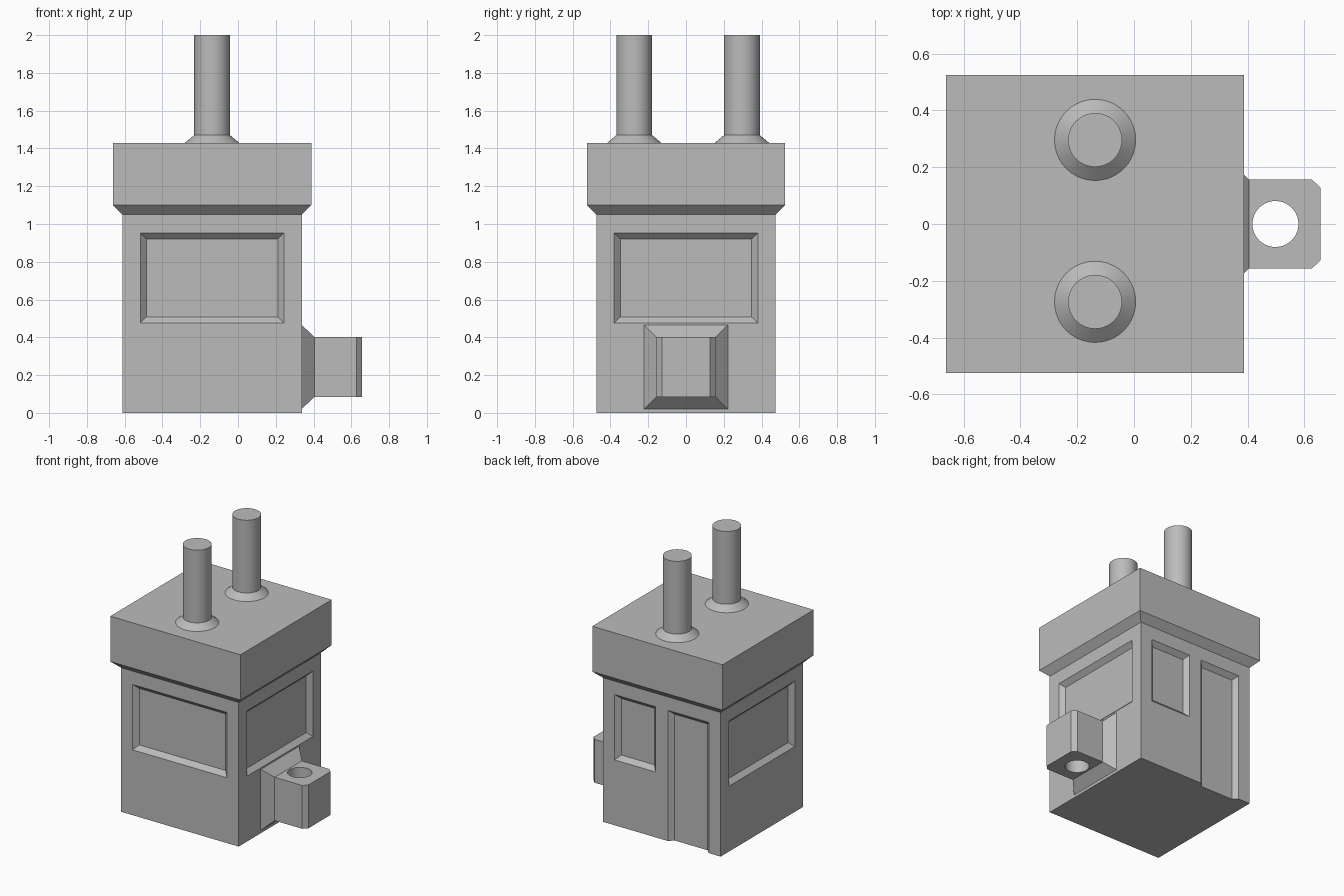
import bpy, bmesh, math
from mathutils import Matrix, Vector

if "Cube" in bpy.data.objects:
    bpy.data.objects.remove(bpy.data.objects["Cube"], do_unlink=True)

CX = -0.137        # cabin centre in x
HALF = 0.475       # cabin half width
BEVEL = 0.032      # slope of window and door reveals

grey = bpy.data.materials.new("plain grey")
grey.use_nodes = True
colour = (0.5, 0.5, 0.5, 1)
grey.diffuse_color = colour
grey.node_tree.nodes["Principled BSDF"].inputs["Base Color"].default_value = colour


def loft(name, rings):
    """Closed solid through rings with equal point counts."""
    bm = bmesh.new()
    loops = [[bm.verts.new(p) for p in ring] for ring in rings]
    n = len(loops[0])
    for a, b in zip(loops, loops[1:]):
        for i in range(n):
            j = (i + 1) % n
            bm.faces.new((a[i], a[j], b[j], b[i]))
    bm.faces.new(loops[0])
    bm.faces.new(loops[-1])
    bmesh.ops.recalc_face_normals(bm, faces=bm.faces)
    mesh = bpy.data.meshes.new(name)
    bm.to_mesh(mesh)
    bm.free()
    mesh.materials.append(grey)
    obj = bpy.data.objects.new(name, mesh)
    bpy.context.collection.objects.link(obj)
    return obj


def activate(obj):
    bpy.ops.object.select_all(action='DESELECT')
    obj.select_set(True)
    bpy.context.view_layer.objects.active = obj


def cut(obj, cutter):
    activate(obj)
    mod = obj.modifiers.new("cut", 'BOOLEAN')
    mod.operation = 'DIFFERENCE'
    mod.solver = 'EXACT'
    mod.object = cutter
    bpy.ops.object.modifier_apply(modifier=mod.name)
    bpy.data.objects.remove(cutter, do_unlink=True)


def circle(x, y, z, r, n=40):
    return [(x + r * math.cos(2 * math.pi * i / n),
             y + r * math.sin(2 * math.pi * i / n), z) for i in range(n)]


def square(r, z):
    return [(CX + sx * r, sy * r, z) for sx, sy in ((-1, -1), (1, -1), (1, 1), (-1, 1))]


def recess(wall, u0, u1, z0, z1, open_bottom=False):
    """Sloped-edge cutter; wall 0 front, 1 right-hand x, 2 back, 3 other side."""
    turn = Matrix.Translation((CX, 0, 0)) @ Matrix.Rotation(wall * math.pi / 2, 4, 'Z')
    rings = []
    for d in (-BEVEL, BEVEL):
        low = -0.1 if open_bottom else z0 + d
        corners = ((u0 + d, low), (u1 - d, low), (u1 - d, z1 - d), (u0 + d, z1 - d))
        rings.append([turn @ Vector((u, d - HALF, z)) for u, z in corners])
    return loft("recess_cutter", rings)


# Cabin with the overhanging roof block
cabin = loft("cabin", [square(HALF, 0), square(HALF, 1.05), square(0.525, 1.10), square(0.525, 1.43)])

# Windows on three walls, then the small window and the door at the back
for wall in (0, 1, 3):
    cut(cabin, recess(wall, -0.38, 0.38, 0.476, 0.952))
cut(cabin, recess(2, -0.38, -0.05, 0.476, 0.952))
cut(cabin, recess(2, 0.05, 0.38, 0, 0.952, open_bottom=True))

# Chimney pipes with conical collars
for name, y in (("front_chimney", -0.274), ("back_chimney", 0.296)):
    pipe = loft(name, [circle(CX, y, 1.43, 0.143), circle(CX, y, 1.47, 0.095), circle(CX, y, 2.0, 0.095)])
    activate(pipe)
    bpy.ops.object.shade_smooth_by_angle(angle=math.radians(30))

# Hitch: tapered flange on the wall
MID = 0.243
loft("hitch_flange", [[(x, sy * hw, MID + sz * hh) for sy, sz in ((-1, -1), (1, -1), (1, 1), (-1, 1))]
                      for x, hw, hh in ((0.338, 0.222, 0.222), (0.405, 0.156, 0.158))])

# Hitch: block with chamfered corners and an upright pin hole
outline = ((0.405, -0.156), (0.627, -0.156), (0.656, -0.128), (0.656, 0.128), (0.627, 0.156), (0.405, 0.156))
block = loft("hitch_block", [[(x, y, z) for x, y in outline] for z in (MID - 0.158, MID + 0.158)])
cut(block, loft("hole_cutter", [circle(0.498, 0, z, 0.081) for z in (0, 0.5)]))
activate(block)
bpy.ops.object.shade_smooth_by_angle(angle=math.radians(30))
